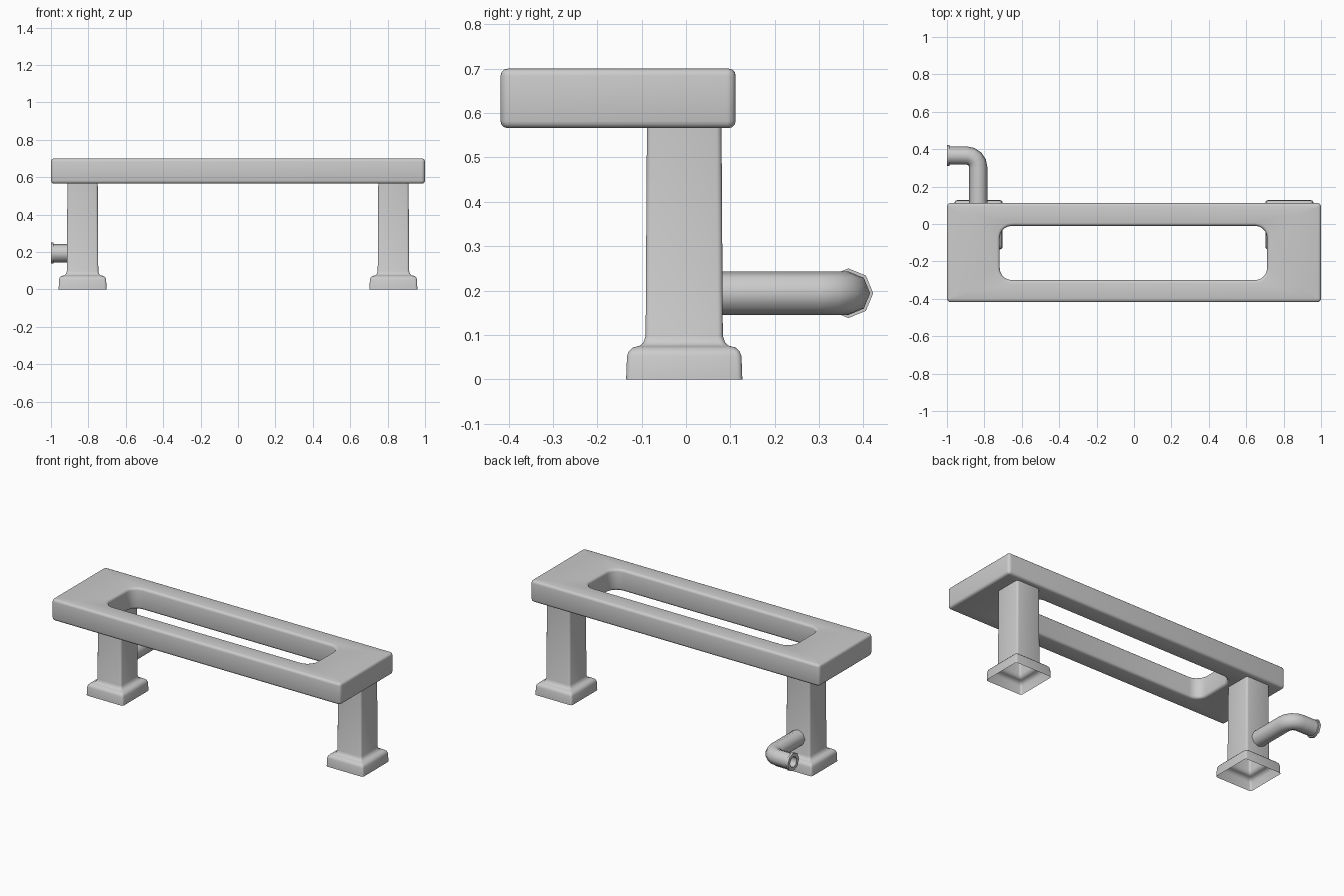
import bpy, bmesh, math
from mathutils import Vector

if "Cube" in bpy.data.objects:
    bpy.data.objects.remove(bpy.data.objects["Cube"])


def loft(name, rings, close=False, cap_end=False, angle=40):
    """Skin a list of equal-length point rings into a smooth-shaded object."""
    bm = bmesh.new()
    loops = [[bm.verts.new(p) for p in ring] for ring in rings]
    pairs = list(zip(loops, loops[1:])) + ([(loops[-1], loops[0])] if close else [])
    for a, b in pairs:
        for i in range(len(a)):
            j = (i + 1) % len(a)
            bm.faces.new((a[i], a[j], b[j], b[i]))
    if cap_end:
        bm.faces.new(loops[-1])
    bmesh.ops.recalc_face_normals(bm, faces=bm.faces)
    mesh = bpy.data.meshes.new(name)
    bm.to_mesh(mesh)
    bm.free()
    obj = bpy.data.objects.new(name, mesh)
    bpy.context.collection.objects.link(obj)
    bpy.ops.object.select_all(action='DESELECT')
    obj.select_set(True)
    bpy.context.view_layer.objects.active = obj
    bpy.ops.object.shade_smooth_by_angle(angle=math.radians(angle))
    return obj


def rounded_rect(cx, cy, hx, hy, r, z, seg=5):
    pts = []
    for k, (sx, sy) in enumerate([(1, 1), (-1, 1), (-1, -1), (1, -1)]):
        for i in range(seg + 1):
            a = math.pi / 2 * (k + i / seg)
            pts.append((cx + sx * (hx - r) + r * math.cos(a),
                        cy + sy * (hy - r) + r * math.sin(a), z))
    return pts


# Slab: frame with a long rounded slot, softened edges
BOTTOM, TOP, EDGE = 0.566, 0.70, 0.016
arc = [(EDGE * (1 - math.sin(t)), EDGE * (1 - math.cos(t)))
       for t in (0, math.pi / 6, math.pi / 3, math.pi / 2)]


def outer(inset, z):
    return rounded_rect(0, -0.153, 1.0 - inset, 0.265 - inset, 0.02 - inset, z)


def slot(grow, z):
    return rounded_rect(-0.003, -0.155, 0.715 + grow, 0.145 + grow, 0.065 + grow, z)


rings = [outer(i, BOTTOM + d) for i, d in arc]
rings += [outer(i, TOP - d) for i, d in reversed(arc)]
rings += [slot(i, TOP - d) for i, d in arc]
rings += [slot(i, BOTTOM + d) for i, d in reversed(arc)]
loft("bench_slab", rings, close=True)

# Legs: square posts flaring into hollow, open-bottomed feet
profile = [(0, 0), (0.002, 0.052), (0.006, 0.063), (0.014, 0.071), (0.024, 0.074),
           (0.031, 0.076), (0.039, 0.083), (0.044, 0.098), (0.047, BOTTOM + 0.01)]
for side, label in ((-1, "left"), (1, "right")):
    loft(label + "_leg", [rounded_rect(side * 0.831, -0.004, 0.128 - i, 0.131 - i, 0.012, z, 3)
                          for i, z in profile])

# Pipe: octagonal elbow from the left leg with a flanged open end
PX, PY, PZ, R, BEND = -0.833, 0.366, 0.194, 0.049, 0.062


def pipe_ring(x, y, turn, r):
    side = Vector((math.cos(turn), math.sin(turn), 0))
    return [Vector((x, y, PZ)) + r * (math.cos(k * math.pi / 4) * side
            + Vector((0, 0, math.sin(k * math.pi / 4)))) for k in range(8)]


rings = [pipe_ring(PX, 0.06, 0, R)]
for i in range(5):
    a = math.pi / 2 * i / 4
    rings.append(pipe_ring(PX - BEND + BEND * math.cos(a),
                           PY - BEND + BEND * math.sin(a), a, R))
for x, r in ((-0.986, R), (-0.986, 0.056), (-1.0, 0.056), (-1.0, 0.033), (-0.95, 0.033)):
    rings.append(pipe_ring(x, PY, math.pi / 2, r))
loft("drain_pipe", rings, cap_end=True, angle=50)
